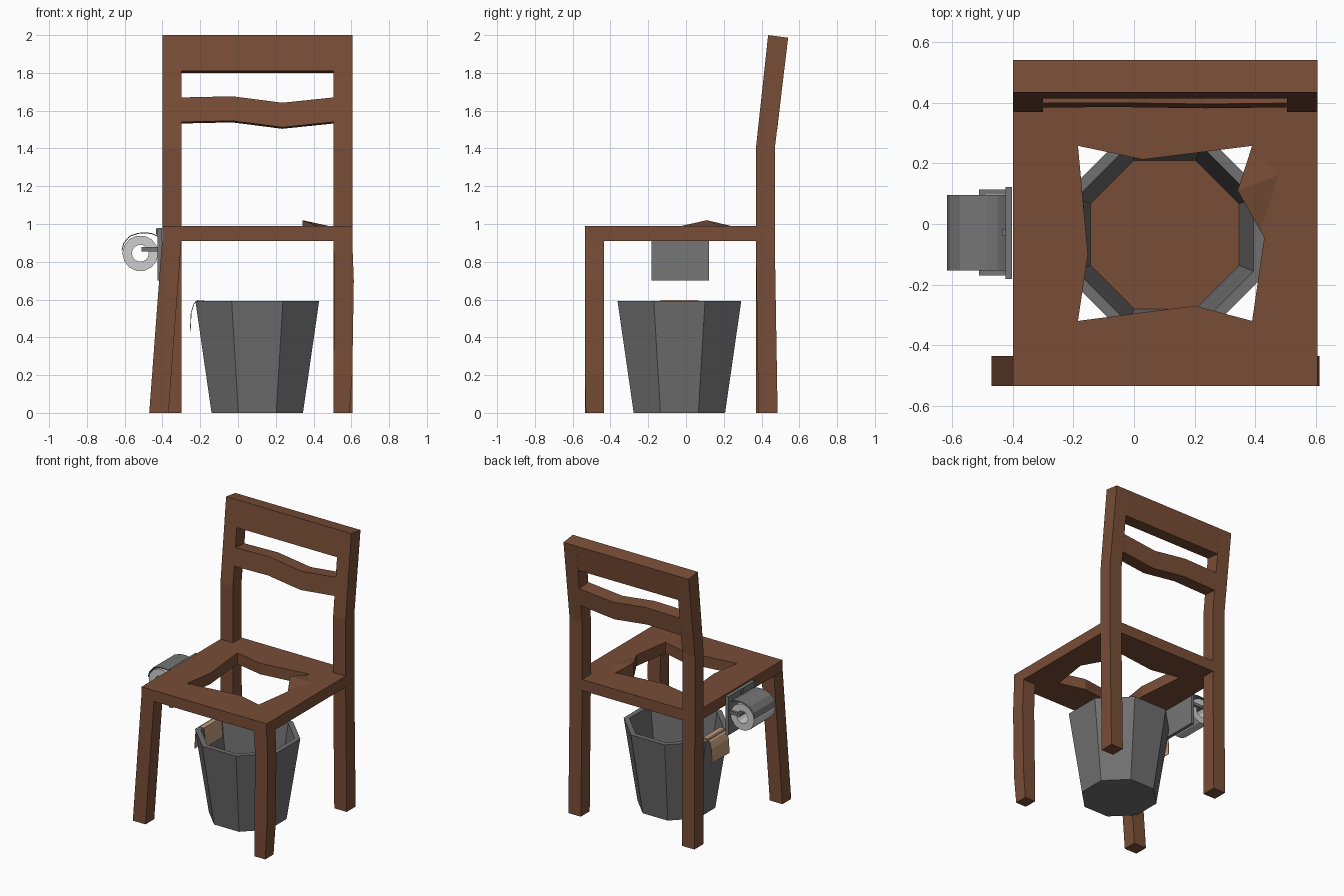
import bpy, bmesh, math
from mathutils import Vector

if "Cube" in bpy.data.objects:
    bpy.data.objects.remove(bpy.data.objects["Cube"])


def material(name, rgb):
    m = bpy.data.materials.new(name)
    m.diffuse_color = (*rgb, 1)
    m.use_nodes = True
    m.node_tree.nodes["Principled BSDF"].inputs["Base Color"].default_value = m.diffuse_color
    return m


WOOD = material("brown wood", (0.19, 0.075, 0.038))
GREY = material("bucket grey", (0.16, 0.16, 0.16))
METAL = material("holder grey", (0.18, 0.18, 0.18))
PAPER = material("paper white", (0.62, 0.62, 0.62))
TAN = material("tan cloth", (0.55, 0.33, 0.2))


def finish(name, bm, mat):
    bmesh.ops.recalc_face_normals(bm, faces=bm.faces[:])
    me = bpy.data.meshes.new(name)
    bm.to_mesh(me)
    bm.free()
    me.materials.append(mat)
    ob = bpy.data.objects.new(name, me)
    bpy.context.scene.collection.objects.link(ob)
    return ob


def loft(name, sections, mat, closed=False):
    """Skin a list of equal-sized 3D loops; cap the ends or join them in a ring."""
    bm = bmesh.new()
    rings = [[bm.verts.new(p) for p in s] for s in sections]
    pairs = list(zip(rings, rings[1:]))
    if closed:
        pairs.append((rings[-1], rings[0]))
    for a, b in pairs:
        n = len(a)
        for i in range(n):
            j = (i + 1) % n
            bm.faces.new((a[i], a[j], b[j], b[i]))
    if not closed:
        bm.faces.new(rings[0])
        bm.faces.new(rings[-1])
    return finish(name, bm, mat)


def rect(z, x0, x1, y0, y1):
    return [(x0, y0, z), (x1, y0, z), (x1, y1, z), (x0, y1, z)]


def box(name, x0, x1, y0, y1, z0, z1, mat):
    return loft(name, [rect(z0, x0, x1, y0, y1), rect(z1, x0, x1, y0, y1)], mat)


def prism_x(name, profile, x0, x1, mat):
    return loft(name, [[(x, y, z) for y, z in profile] for x in (x0, x1)], mat)


def ribbon(name, path, t, y0, y1, mat):
    """Thin sheet following an x-z path, extruded along y."""
    secs = []
    for i, p in enumerate(path):
        a, b = Vector(path[max(i - 1, 0)]), Vector(path[min(i + 1, len(path) - 1)])
        d = (b - a).normalized() * t
        q = (p[0] + d.y, p[1] - d.x)
        secs.append([(p[0], y0, p[1]), (p[0], y1, p[1]), (q[0], y1, q[1]), (q[0], y0, q[1])])
    return loft(name, secs, mat)


# Seat with an irregular broken hole
TOP, BOT = 0.99, 0.91
outer = [(-0.40, -0.535), (0.605, -0.535), (0.605, 0.47), (-0.40, 0.47)]
hole = [(-0.185, -0.32), (0.2, -0.27), (0.39, -0.32), (0.43, -0.045), (0.342, 0.11),
        (0.39, 0.258), (0.03, 0.213), (-0.185, 0.258), (-0.152, -0.1)]
bm = bmesh.new()
edges = []
for loop in (outer, hole):
    vs = [bm.verts.new((x, y, TOP)) for x, y in loop]
    edges += [bm.edges.new((vs[i], vs[(i + 1) % len(vs)])) for i in range(len(vs))]
bmesh.ops.triangle_fill(bm, edges=edges, use_beauty=True, use_dissolve=False, normal=(0, 0, 1))
ext = bmesh.ops.extrude_face_region(bm, geom=bm.faces[:], use_keep_orig=True)
for g in ext["geom"]:
    if isinstance(g, bmesh.types.BMVert):
        g.co.z = BOT
finish("seat", bm, WOOD)

# Raised splinter at the hole's edge
bm = bmesh.new()
p = bm.verts.new((0.342, 0.11, 1.02))
base = [bm.verts.new((x, y, TOP - 0.005)) for x, y in
        [(0.342, 0.11), (0.43, -0.045), (0.5, 0.17), (0.39, 0.258)]]
for i in range(1, 3):
    bm.faces.new((p, base[i], base[i + 1]))
bm.faces.new((p, base[0], base[1]))
bm.faces.new((p, base[3], base[0]))
bm.faces.new(base)
finish("seat_splinter", bm, WOOD)

# Legs, each a little crooked
loft("front_leg_left", [rect(0, -0.47, -0.368, -0.535, -0.435),
                        rect(BOT, -0.402, -0.30, -0.535, -0.435)], WOOD)
loft("front_leg_right", [rect(0, 0.505, 0.59, -0.53, -0.435),
                         rect(0.2, 0.505, 0.605, -0.535, -0.435),
                         rect(0.7, 0.512, 0.613, -0.535, -0.435),
                         rect(BOT, 0.505, 0.605, -0.535, -0.435)], WOOD)
loft("back_leg_left", [rect(0, -0.40, -0.30, 0.37, 0.475),
                       rect(BOT, -0.40, -0.30, 0.37, 0.47)], WOOD)
loft("back_leg_right", [rect(0, 0.505, 0.605, 0.383, 0.485),
                        rect(BOT, 0.505, 0.605, 0.37, 0.47)], WOOD)


# Backrest posts leaning back above z = 1.4
def front_y(z):
    return 0.37 + max(z - 1.4, 0) * 0.108


def back_y(z):
    return 0.47 + max(z - 1.4, 0) * 0.118


post = [(0.37, TOP), (0.37, 1.4), (front_y(2), 2.0), (back_y(2), 1.986), (0.47, 1.4), (0.47, TOP)]
for name, x in (("left", -0.40), ("right", 0.505)):
    prism_x("back_post_" + name, post, x, x + 0.10, WOOD)

# Top rail and wavy middle rail
prism_x("top_rail", [(front_y(1.81), 1.81), (front_y(2), 2.0), (back_y(2), 1.986),
                     (back_y(1.80), 1.80)], -0.30, 0.505, WOOD)
loft("wavy_rail", [[(x, front_y(z - 0.13), z - 0.13), (x, front_y(z), z),
                    (x, back_y(z), z - 0.008), (x, back_y(z - 0.13), z - 0.138)]
                   for x, z in [(-0.30, 1.67), (-0.03, 1.676), (0.235, 1.642), (0.505, 1.67)]], WOOD)


# Eight-sided bucket with an open top and its contents
def octagon(z, apothem, cx=0.102, cy=-0.035):
    r = apothem / math.cos(math.pi / 8)
    return [(cx + r * math.cos(math.pi * (i + 0.5) / 4),
             cy + r * math.sin(math.pi * (i + 0.5) / 4), z) for i in range(8)]


loft("bucket", [octagon(0, 0.242), octagon(0.592, 0.3275), octagon(0.592, 0.292),
                octagon(0.04, 0.212)], GREY)
loft("bucket_contents", [octagon(0.25, 0.238), octagon(0.27, 0.246)], WOOD)

# Cloth draped over the bucket's rim
ribbon("cloth", [(-0.255, 0.43), (-0.25, 0.53), (-0.235, 0.578), (-0.215, 0.598),
                 (-0.18, 0.597), (-0.172, 0.55), (-0.165, 0.46)], 0.004, -0.135, 0.065, TAN)

# Paper holder: plate, hinge, arms and spindle
box("holder_plate", -0.425, -0.402, -0.182, 0.122, 0.70, 0.98, METAL)
box("holder_hinge", -0.435, -0.42, -0.04, -0.018, 0.945, 0.975, METAL)
for name, y in (("front", -0.17), ("back", 0.098)):
    box("holder_arm_" + name, -0.512, -0.42, y, y + 0.016, 0.855, 0.877, METAL)
box("holder_spindle", -0.512, -0.492, -0.16, 0.10, 0.856, 0.876, METAL)


# Hollow paper roll
def circle(y, r, n=14):
    return [(-0.517 + r * math.cos(2 * math.pi * i / n), y,
             0.845 + r * math.sin(2 * math.pi * i / n)) for i in range(n)]


loft("paper_roll", [circle(-0.15, 0.095), circle(0.093, 0.095),
                    circle(0.093, 0.045), circle(-0.15, 0.045)], PAPER, closed=True)

# Curved cover above the roll
ribbon("holder_cover", [(-0.617, 0.86), (-0.607, 0.90), (-0.575, 0.937), (-0.53, 0.953),
                        (-0.485, 0.956), (-0.45, 0.95), (-0.42, 0.935)], 0.005, -0.153, 0.095, METAL)
